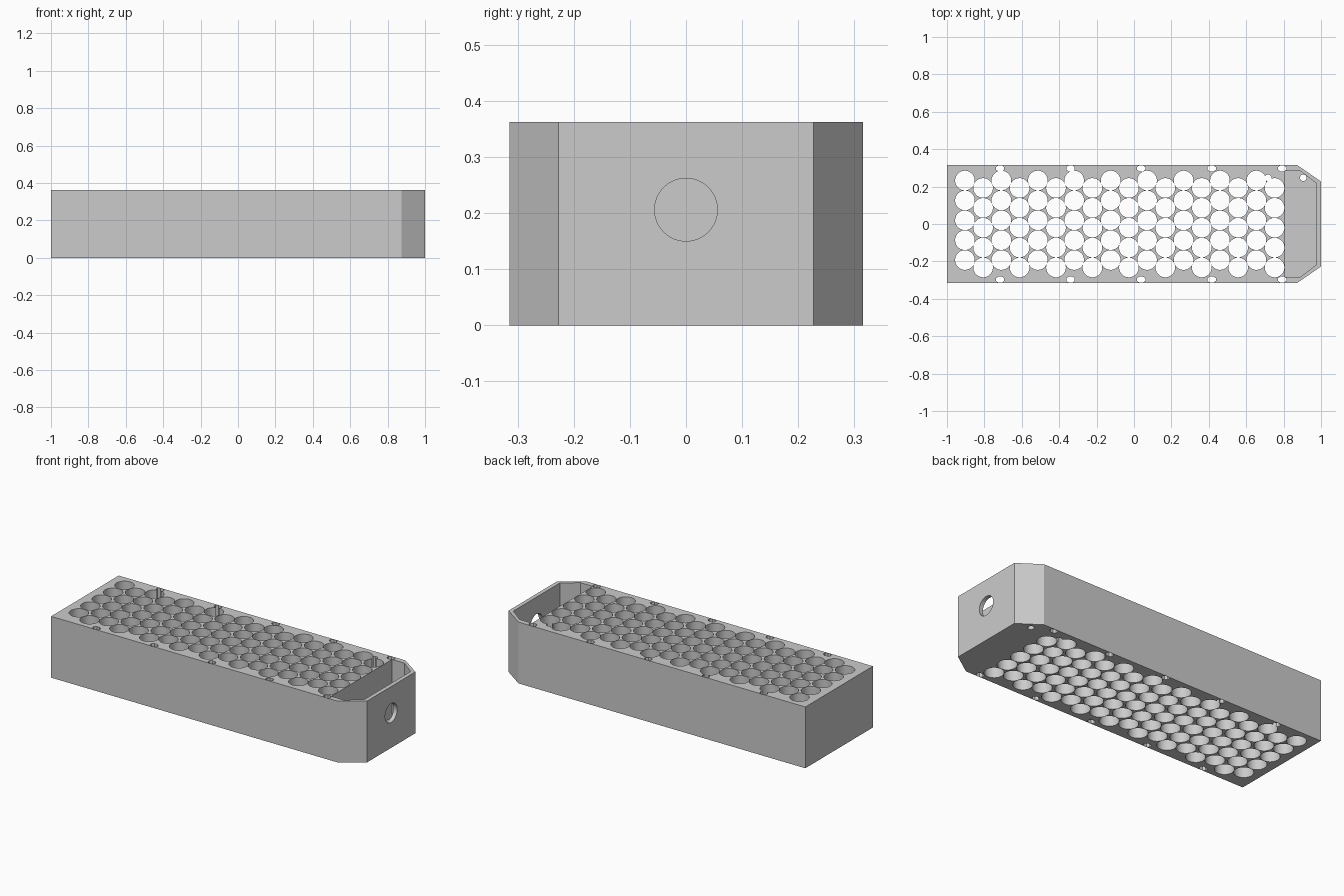
import bpy
import bmesh
from math import cos, sin, pi

HEIGHT = 0.362
FLOOR = 0.02

cube = bpy.data.objects.get("Cube")
if cube:
    bpy.data.objects.remove(cube, do_unlink=True)

grey = bpy.data.materials.new("plain grey")
grey.use_nodes = True
colour = (0.6, 0.6, 0.6, 1)
grey.diffuse_color = colour
grey.node_tree.nodes["Principled BSDF"].inputs["Base Color"].default_value = colour


def add_prism(bm, outline, z0, z1):
    """Closed vertical prism from a counter-clockwise outline."""
    low = [bm.verts.new((x, y, z0)) for x, y in outline]
    high = [bm.verts.new((x, y, z1)) for x, y in outline]
    bm.faces.new(low[::-1])
    bm.faces.new(high)
    n = len(outline)
    for i in range(n):
        j = (i + 1) % n
        bm.faces.new((low[i], low[j], high[j], high[i]))


def ellipse(cx, cy, rx, ry, n):
    return [(cx + rx * cos(2 * pi * (i + 0.5) / n),
             cy + ry * sin(2 * pi * (i + 0.5) / n)) for i in range(n)]


def make_object(name, prisms):
    bm = bmesh.new()
    for prism in prisms:
        add_prism(bm, *prism)
    mesh = bpy.data.meshes.new(name)
    bm.to_mesh(mesh)
    bm.free()
    mesh.materials.append(grey)
    obj = bpy.data.objects.new(name, mesh)
    bpy.context.collection.objects.link(obj)
    return obj


def chamfered(x0, x1, xc, y, yc):
    return [(x0, -y), (xc, -y), (x1, -yc), (x1, yc), (xc, y), (x0, y)]


# Solid block with two chamfered corners at the connector end
body = make_object("battery_holder",
                   [(chamfered(-1, 1, 0.873, 0.315, 0.227), 0, HEIGHT)])

# Connector bay, open at the top
bay = make_object("bay_cutter",
                  [(chamfered(0.807, 0.976, 0.888, 0.284, 0.217), FLOOR, 0.5)])

# Staggered grid of cell holes
cells = []
for col in range(18):
    top_y = 0.2325 if col % 2 == 0 else 0.1927
    for row in range(5):
        cells.append((ellipse(-0.904 + 0.0974 * col, top_y - 0.1063 * row,
                              0.0525, 0.0525, 32), -0.1, 0.5))
cell_holes = make_object("cell_hole_cutter", cells)

# Bolt holes along both long edges, and one wire hole in the bay floor
bolts = [(ellipse(-0.716 + 0.377 * i, side * 0.297, 0.024, 0.018, 8), -0.1, 0.5)
         for i in range(5) for side in (-1, 1)]
bolts.append((ellipse(0.905, 0.247, 0.018, 0.018, 12), -0.1, 0.5))
bolt_holes = make_object("bolt_hole_cutter", bolts)

# Wire hole beside the last cells
wire_hole = make_object("wire_hole_cutter",
                        [(ellipse(0.717, 0.247, 0.018, 0.018, 12), -0.1, 0.5)])

# Round cable port through the end wall
bpy.ops.mesh.primitive_cylinder_add(vertices=48, radius=0.056, depth=0.12,
                                    location=(1, 0, 0.206), rotation=(0, pi / 2, 0))
port = bpy.context.object
port.name = "cable_port_cutter"
port.data.materials.append(grey)

# Cut everything out of the block
bpy.ops.object.select_all(action="DESELECT")
body.select_set(True)
bpy.context.view_layer.objects.active = body
for cutter in (cell_holes, bay, bolt_holes, wire_hole, port):
    mod = body.modifiers.new(cutter.name, "BOOLEAN")
    mod.operation = "DIFFERENCE"
    mod.solver = "EXACT"
    mod.object = cutter
    bpy.ops.object.modifier_apply(modifier=mod.name)
    bpy.data.objects.remove(cutter, do_unlink=True)

bpy.ops.object.shade_smooth_by_angle(angle=pi / 6)
